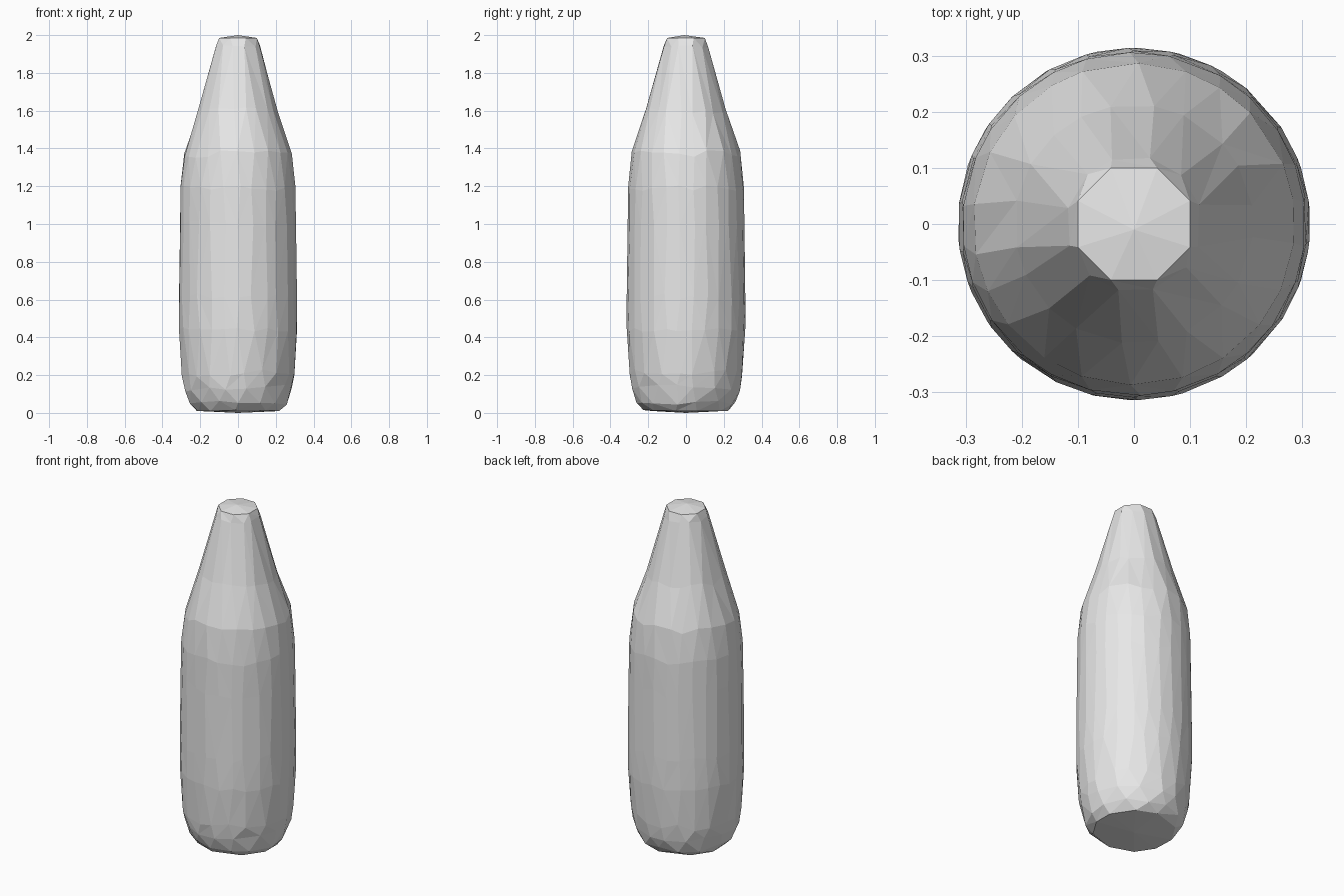
import bpy, bmesh, math, random

random.seed(4)
cube = bpy.data.objects.get("Cube")
if cube:
    bpy.data.objects.remove(cube, do_unlink=True)

grey = bpy.data.materials.new("plain grey")
grey.use_nodes = True
colour = (0.8, 0.8, 0.8, 1)
grey.diffuse_color = colour
grey.node_tree.nodes["Principled BSDF"].inputs["Base Color"].default_value = colour

# Rings from base to tip: radius, height, sides, height jitter
RINGS = [
    (0.225, 0.012, 10, 0.003),
    (0.262, 0.055, 14, 0.012),
    (0.288, 0.13, 16, 0.02),
    (0.3, 0.21, 20, 0.02),
    (0.314, 0.44, 26, 0.01),
    (0.314, 0.62, 26, 0.02),
    (0.309, 1.0, 26, 0.02),
    (0.306, 1.19, 26, 0.015),
    (0.287, 1.37, 22, 0.02),
    (0.213, 1.6, 20, 0.02),
    (0.121, 1.94, 12, 0.008),
    (0.108, 1.985, 8, 0.0),
]


def make_ring(bm, radius, height, sides, jitter):
    """Irregular ring, returned as (angle, vertex) pairs in order."""
    ring = []
    for k in range(sides):
        wobble = random.uniform(-0.18, 0.18) if sides > 8 else 0
        a = (k + 0.5 + wobble) * math.tau / sides
        z = height + random.uniform(-jitter, jitter)
        v = bm.verts.new((radius * math.cos(a), radius * math.sin(a), z))
        ring.append((a, v))
    return ring


def stitch(bm, low, high):
    """Join two rings of any side counts with a band of triangles."""
    def at(ring, k):
        turns, idx = divmod(k, len(ring))
        return ring[idx][0] + turns * math.tau, ring[idx][1]

    i = j = 0
    while i < len(low) or j < len(high):
        next_low, next_high = at(low, i + 1), at(high, j + 1)
        step_low = j >= len(high) or (i < len(low) and next_low[0] <= next_high[0])
        if step_low:
            bm.faces.new((at(low, i)[1], next_low[1], at(high, j)[1]))
            i += 1
        else:
            bm.faces.new((at(low, i)[1], next_high[1], at(high, j)[1]))
            j += 1


def cap(bm, ring, centre):
    """Close a ring with a shallow fan."""
    c = bm.verts.new(centre)
    for k in range(len(ring)):
        bm.faces.new((ring[k][1], ring[(k + 1) % len(ring)][1], c))


# Faceted body with tapering neck
bm = bmesh.new()
rings = [make_ring(bm, *r) for r in RINGS]
for low, high in zip(rings, rings[1:]):
    stitch(bm, low, high)
cap(bm, rings[0], (0, 0, 0))
cap(bm, rings[-1], (0, -0.01, 2))
bmesh.ops.recalc_face_normals(bm, faces=bm.faces)

mesh = bpy.data.meshes.new("tapered_body")
bm.to_mesh(mesh)
bm.free()
mesh.materials.append(grey)
body = bpy.data.objects.new("tapered_body", mesh)
bpy.context.collection.objects.link(body)
